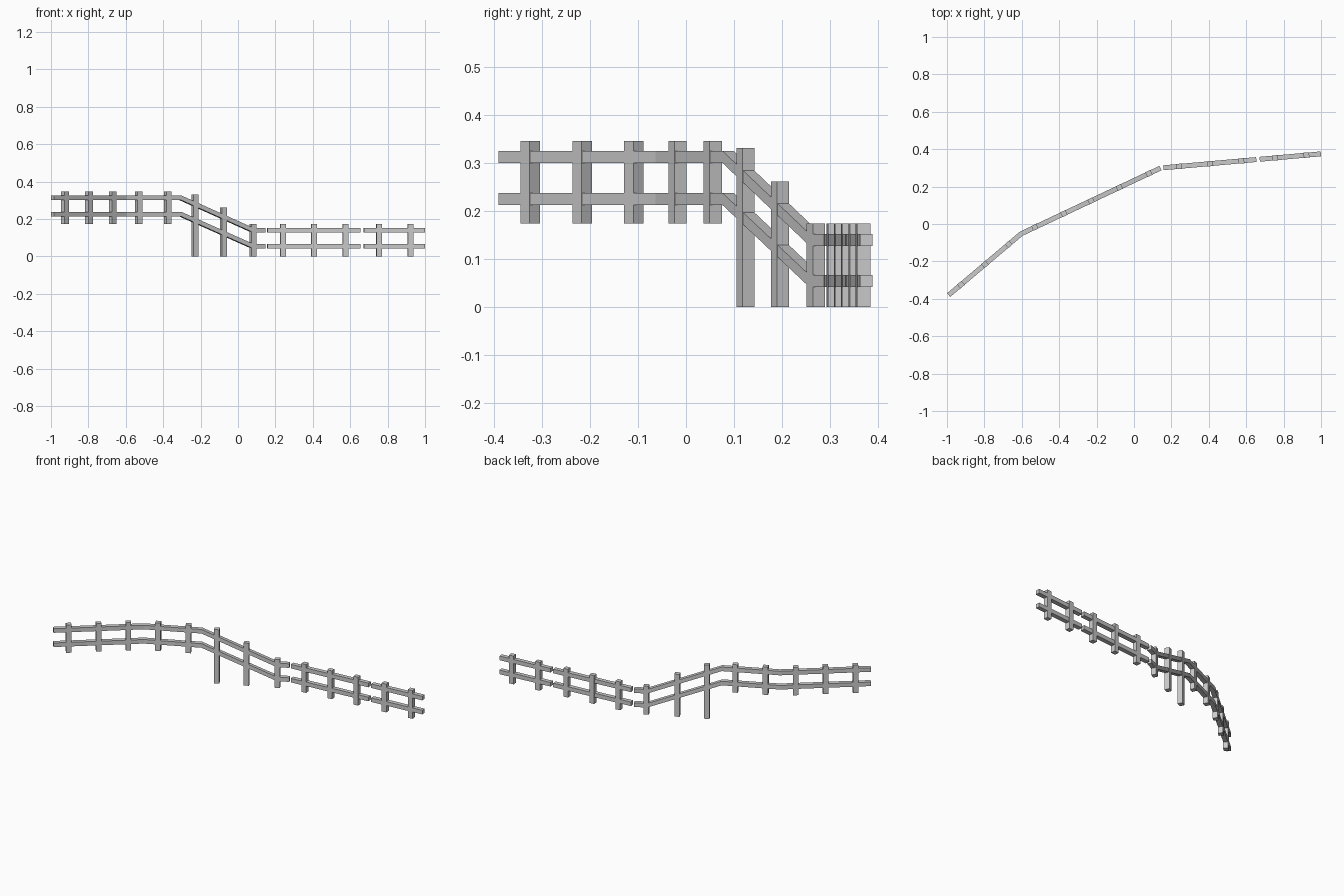
import bpy, bmesh
from mathutils import Vector, Matrix
from math import atan2

if "Cube" in bpy.data.objects:
    bpy.data.objects.remove(bpy.data.objects["Cube"])

RAIL_T, RAIL_H = 0.026, 0.025
POST_W, POST_D = 0.030, 0.028

# ground line of the fence, three straight stretches
A, B = Vector((-0.991, -0.380)), Vector((-0.603, -0.052))
C, D = Vector((0.150, 0.303)), Vector((0.999, 0.375))
C3 = Vector((0.150, 0.300))


def at_x(p, q, x):
    return p + (q - p) * ((x - p.x) / (q.x - p.x))


def finish(name, bm):
    bmesh.ops.recalc_face_normals(bm, faces=bm.faces)
    me = bpy.data.meshes.new(name)
    bm.to_mesh(me)
    bm.free()
    ob = bpy.data.objects.new(name, me)
    bpy.context.collection.objects.link(ob)


def rail(name, pts):
    """Sweep a rectangle along (xy, z) points with mitred corners."""
    bm = bmesh.new()
    rings = []
    for i, (p, z) in enumerate(pts):
        d0 = (p - pts[i - 1][0]).normalized() if i else None
        d1 = (pts[i + 1][0] - p).normalized() if i < len(pts) - 1 else None
        d0, d1 = d0 or d1, d1 or d0
        t = (d0 + d1).normalized()
        n = Vector((-t.y, t.x)) * (RAIL_T / 2 / t.dot(d0))
        rings.append([bm.verts.new((p.x + s * n.x, p.y + s * n.y, z + h * RAIL_H / 2))
                      for s, h in ((-1, -1), (1, -1), (1, 1), (-1, 1))])
    for a, b in zip(rings, rings[1:]):
        for k in range(4):
            m = (k + 1) % 4
            bm.faces.new((a[k], a[m], b[m], b[k]))
    bm.faces.new(rings[0])
    bm.faces.new(rings[-1])
    finish(name, bm)


def post(name, p, q, x, z0, z1):
    c = at_x(p, q, x)
    d = q - p
    bm = bmesh.new()
    mat = (Matrix.Translation((c.x, c.y, (z0 + z1) / 2))
           @ Matrix.Rotation(atan2(d.y, d.x), 4, 'Z')
           @ Matrix.Diagonal((POST_W, POST_D, z1 - z0, 1)))
    bmesh.ops.create_cube(bm, size=1, matrix=mat)
    finish(name, bm)


# rails: long stepped run, then two level runs
for label, hi, lo in (("upper", 0.3125, 0.140), ("lower", 0.225, 0.054)):
    rail(f"{label}_rail_stepped", [(A, hi), (B, hi), (at_x(B, C, -0.307), hi),
                                   (at_x(B, C, 0.077), lo), (at_x(B, C, 0.142), lo)])
    rail(f"{label}_rail_middle", [(at_x(C3, D, 0.157), lo), (at_x(C3, D, 0.654), lo)])
    rail(f"{label}_rail_end", [(at_x(C3, D, 0.672), lo), (D, lo)])

# posts: short hanging ones, tall ones on the slope, low ones on the ground
for i, x in enumerate((-0.925, -0.797, -0.670)):
    post(f"high_post_{i}", A, B, x, 0.174, 0.346)
for i, x in enumerate((-0.530, -0.375)):
    post(f"high_post_{i + 3}", B, C, x, 0.174, 0.346)
for i, (x, top) in enumerate(((-0.230, 0.331), (-0.078, 0.261), (0.080, 0.174))):
    post(f"slope_post_{i}", B, C, x, 0, top)
for i, x in enumerate((0.240, 0.406, 0.574, 0.754, 0.922)):
    post(f"low_post_{i}", C3, D, x, 0, 0.174)
